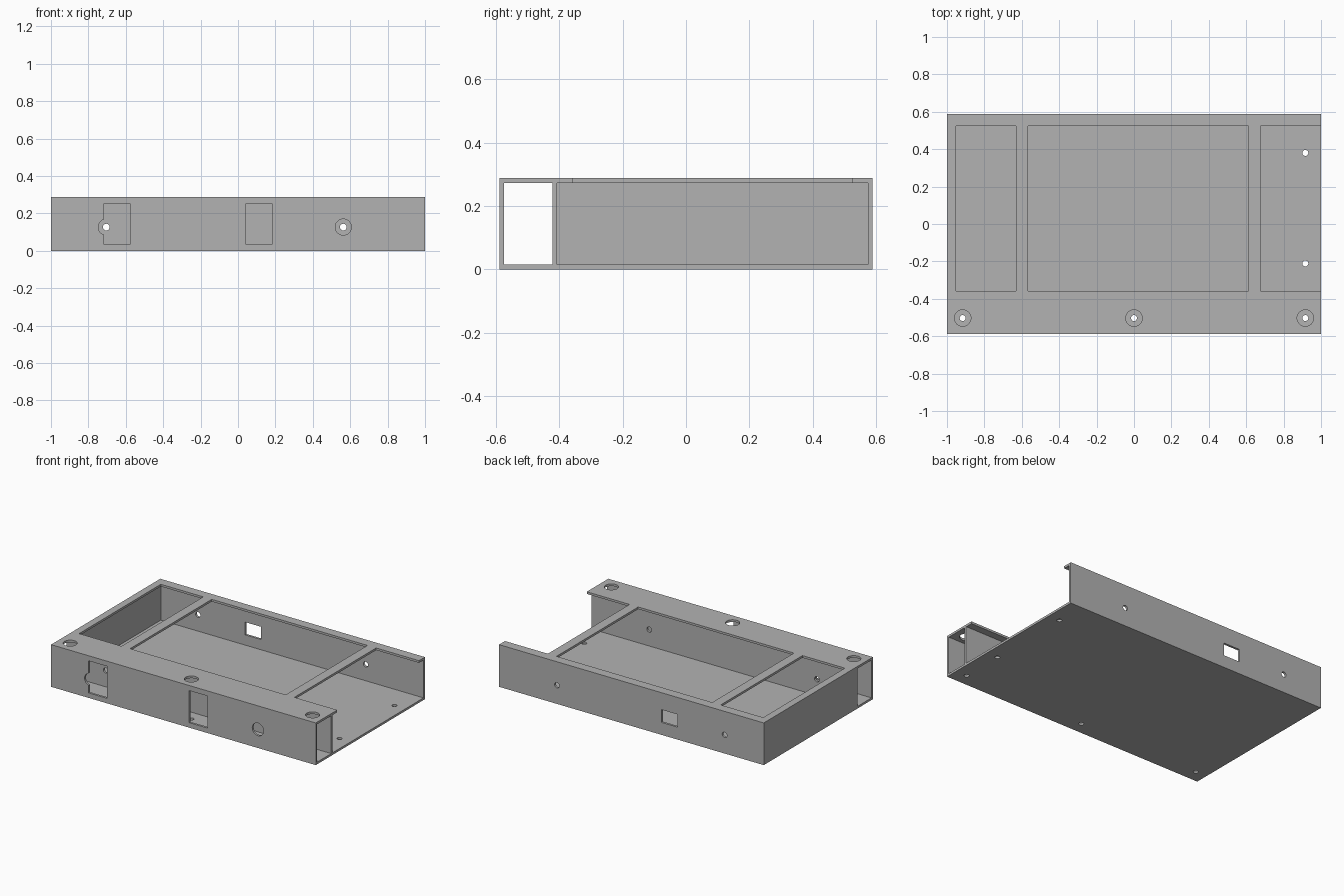
import bpy
from mathutils import Vector

default = bpy.data.objects.get("Cube")
if default:
    bpy.data.objects.remove(default, do_unlink=True)

# Main dimensions
HALF_X, HALF_Y, HEIGHT, WALL = 1.0, 0.589, 0.288, 0.015
ROOF = HEIGHT - WALL
OUT = 0.1  # how far cutters reach past the outside

grey = bpy.data.materials.new("plain_grey")
grey.use_nodes = True
colour = (0.45, 0.45, 0.45, 1)
grey.diffuse_color = colour
grey.node_tree.nodes["Principled BSDF"].inputs["Base Color"].default_value = colour


def box(name, xs, ys, zs):
    lo, hi = (Vector(p) for p in zip(xs, ys, zs))
    bpy.ops.mesh.primitive_cube_add(size=1, location=(lo + hi) / 2)
    ob = bpy.context.object
    ob.name = name
    ob.scale = hi - lo
    bpy.ops.object.transform_apply(location=True, rotation=True, scale=True)
    ob.data.materials.append(grey)
    return ob


def rod(name, start, end, radius):
    start, end = Vector(start), Vector(end)
    axis = end - start
    bpy.ops.mesh.primitive_cylinder_add(vertices=40, radius=radius, depth=axis.length,
                                        location=(start + end) / 2)
    ob = bpy.context.object
    ob.name = name
    ob.rotation_euler = axis.to_track_quat("Z", "Y").to_euler()
    bpy.ops.object.transform_apply(location=True, rotation=True, scale=True)
    ob.data.materials.append(grey)
    return ob


def cut(body, cutter):
    cutter.hide_render = True
    mod = body.modifiers.new(cutter.name, "BOOLEAN")
    mod.operation = "DIFFERENCE"
    mod.solver = "EXACT"
    mod.object = cutter
    bpy.context.view_layer.objects.active = body
    bpy.ops.object.modifier_apply(modifier=mod.name)
    bpy.data.objects.remove(cutter, do_unlink=True)


body = box("enclosure_body", (-HALF_X, HALF_X), (-HALF_Y, HALF_Y), (0, HEIGHT))

# Cable channel, open at both ends, and main bay, open at one end
cut(body, box("channel", (-HALF_X - OUT, HALF_X + OUT), (WALL - HALF_Y, -0.422), (WALL, ROOF)))
cut(body, box("main_bay", (WALL - HALF_X, HALF_X + OUT), (-0.407, HALF_Y - WALL), (WALL, ROOF)))

# Three roof openings separated by cross bars
for xs in ((-0.951, -0.63), (-0.566, 0.611), (0.676, HALF_X + OUT)):
    cut(body, box("roof_opening", xs, (-0.357, 0.525), (ROOF - 0.03, HEIGHT + OUT)))

# Front windows and rear socket
for xs in ((-0.717, -0.577), (0.043, 0.183)):
    cut(body, box("front_window", xs, (-HALF_Y - OUT, -0.5), (0.034, 0.253)))
cut(body, box("rear_socket", (-0.348, -0.227), (0.5, HALF_Y + OUT), (0.085, 0.172)))

# Screw holes through the partition and back, with wide access holes in front
for x in (-0.704, 0.563):
    cut(body, rod("front_access", (x, -HALF_Y - OUT, 0.127), (x, -0.5, 0.127), 0.043))
    cut(body, rod("wall_screw", (x, -0.5, 0.127), (x, HALF_Y + OUT, 0.127), 0.018))

# Floor screw holes, with wide access holes in the channel roof
for x in (-0.916, 0, 0.916):
    cut(body, rod("roof_access", (x, -0.503, 0.2), (x, -0.503, HEIGHT + OUT), 0.044))
for x, y in ((-0.916, -0.503), (0, -0.503), (0.916, -0.503), (0.916, -0.211), (0.916, 0.38)):
    cut(body, rod("floor_screw", (x, y, -OUT), (x, y, 0.08), 0.016))

# Smooth the round holes, keep the panel edges sharp
bpy.ops.object.select_all(action="DESELECT")
body.select_set(True)
bpy.context.view_layer.objects.active = body
bpy.ops.object.shade_smooth_by_angle()
